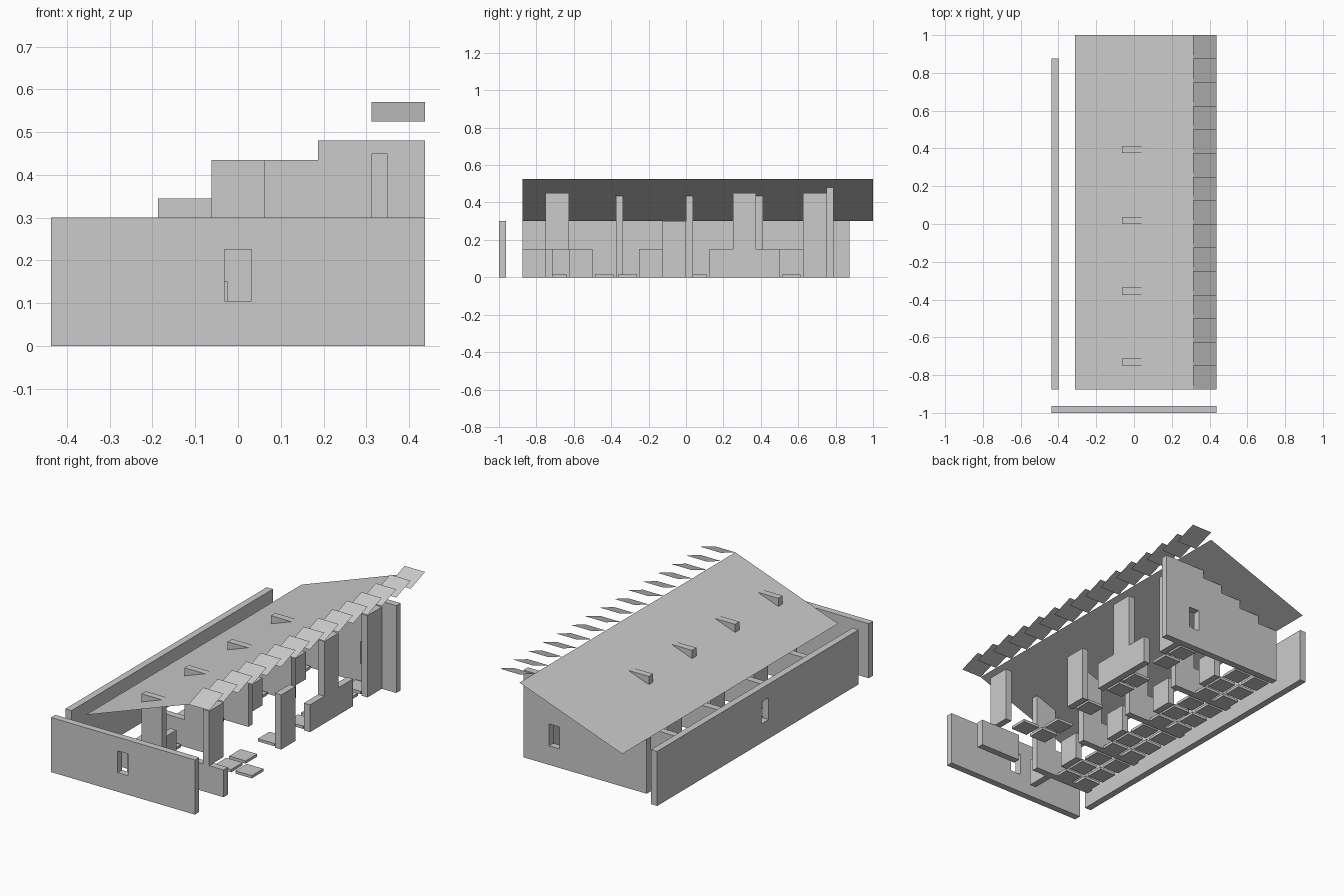
import bpy

if "Cube" in bpy.data.objects:
    bpy.data.objects.remove(bpy.data.objects["Cube"])

T = 0.0375   # wall thickness
U = 0.125    # floor plan module

plaster = bpy.data.materials.new("light_grey")
plaster.diffuse_color = (0.6, 0.6, 0.6, 1)
plaster.use_nodes = True
plaster.node_tree.nodes["Principled BSDF"].inputs["Base Color"].default_value = plaster.diffuse_color


def mesh_object(name, verts, faces):
    me = bpy.data.meshes.new(name)
    me.from_pydata(verts, [], faces)
    me.materials.append(plaster)
    ob = bpy.data.objects.new(name, me)
    bpy.context.collection.objects.link(ob)
    return ob


def prism(name, profile, y0, y1):
    """Extrude a counter-clockwise (x, z) outline from y0 to y1."""
    n = len(profile)
    verts = [(x, y0, z) for x, z in profile] + [(x, y1, z) for x, z in profile]
    faces = [tuple(range(n)), tuple(range(2 * n - 1, n - 1, -1))]
    for i in range(n):
        j = (i + 1) % n
        faces.append((i, i + n, j + n, j))
    return mesh_object(name, verts, faces)


def box(name, x0, x1, y0, y1, z0, z1):
    return prism(name, [(x0, z0), (x1, z0), (x1, z1), (x0, z1)], y0, y1)


def cut_window(wall, x0, x1, y0, y1):
    cutter = box("window_cutter", x0, x1, y0, y1, 0.105, 0.225)
    cutter.hide_render = True
    mod = wall.modifiers.new("window", 'BOOLEAN')
    mod.operation = 'DIFFERENCE'
    mod.solver = 'EXACT'
    mod.object = cutter
    bpy.context.view_layer.objects.active = wall
    bpy.ops.object.modifier_apply(modifier=mod.name)
    bpy.data.objects.remove(cutter)


# Outer walls with one window each
front_wall = box("front_wall", -0.4375, 0.4375, -1, -1 + T, 0, 0.3)
cut_window(front_wall, -0.03125, 0.03125, -1.1, -0.9)
left_wall = box("left_wall", -0.4375, -0.4375 + T, -0.875, 0.875, 0, 0.3)
cut_window(left_wall, -0.5, -0.35, -0.094, -0.031)

# Back wall, stepped to follow the roof slope
steps = [(-0.3125, 0), (0.4375, 0), (0.4375, 0.48)]
for i in range(4):
    x = 0.1875 - i * U
    steps += [(x, 0.48 - 0.045 * i), (x, 0.435 - 0.045 * i)]
steps.append((-0.3125, 0.3))
back_wall = prism("back_wall", steps, 0.75, 0.75 + T)
cut_window(back_wall, 0.21875, 0.28125, 0.7, 0.85)

# Cross walls: low divider with a tall post poking through the roof
for y in (-0.75, -0.375, 0, 0.375):
    prism("cross_wall", [(-0.3125, 0), (0.0625, 0), (0.0625, 0.435),
                         (-0.0625, 0.435), (-0.0625, 0.15), (-0.3125, 0.15)],
          y, y + T)

# Low partitions in front of each bay
for y in (-0.875, -0.625, -0.25, 0.125, 0.5):
    box("low_partition", -0.0625, -0.0625 + T, y, y + U, 0, 0.15)

# Entrance wall and the open right side
box("entrance_low_wall", 0.1875, 0.4375, -0.75, -0.75 + T, 0, 0.15)
X0, X1 = 0.3125, 0.3125 + T
box("front_pillar", X0, X1, -0.75, -0.625, 0.15, 0.45)
box("short_pillar", X0, X1, -0.125, 0, 0, 0.3)
box("back_pillar", X0, X1, 0.625, 0.75, 0, 0.45)
# Low side wall with a pillar rising from it, laid out along y
side = [(0.125, 0), (0.5, 0), (0.5, 0.15), (0.375, 0.15),
        (0.375, 0.45), (0.25, 0.45), (0.25, 0.15), (0.125, 0.15)]
n = len(side)
mesh_object("side_wall_pillar",
            [(X0, y, z) for y, z in side] + [(X1, y, z) for y, z in side],
            [tuple(range(n - 1, -1, -1)), tuple(range(n, 2 * n))] +
            [(i, (i + 1) % n, (i + 1) % n + n, i + n) for i in range(n)])

# Floor slabs: two rows in each bay, a few along the open side
slabs = [(x, y0 + U * (k + 0.5)) for y0 in (-0.75, -0.375, 0, 0.375)
         for x in (-0.25, -0.125) for k in range(3)]
slabs += [(0.25, y) for y in (-0.4375, -0.3125, -0.0625, 0.1875, 0.3125, 0.5625, 0.6875)]
slabs.append((0.375, -0.4375))
for x, y in slabs:
    box("floor_slab", x - 0.05, x + 0.05, y - 0.05, y + 0.05, 0, 0.015)

# Sloped roof sheet
mesh_object("roof", [(-0.3125, -0.875, 0.3), (0.3125, -0.875, 0.525),
                     (0.3125, 1, 0.525), (-0.3125, 1, 0.3)], [(0, 1, 2, 3)])

# Tilted louvres along the high edge
for i in range(15):
    y = -0.875 + i * U
    mesh_object("louvre", [(0.3125, y, 0.525), (0.4375, y, 0.525),
                           (0.4375, y + U, 0.57), (0.3125, y + U, 0.57)],
                [(0, 1, 2, 3)])
